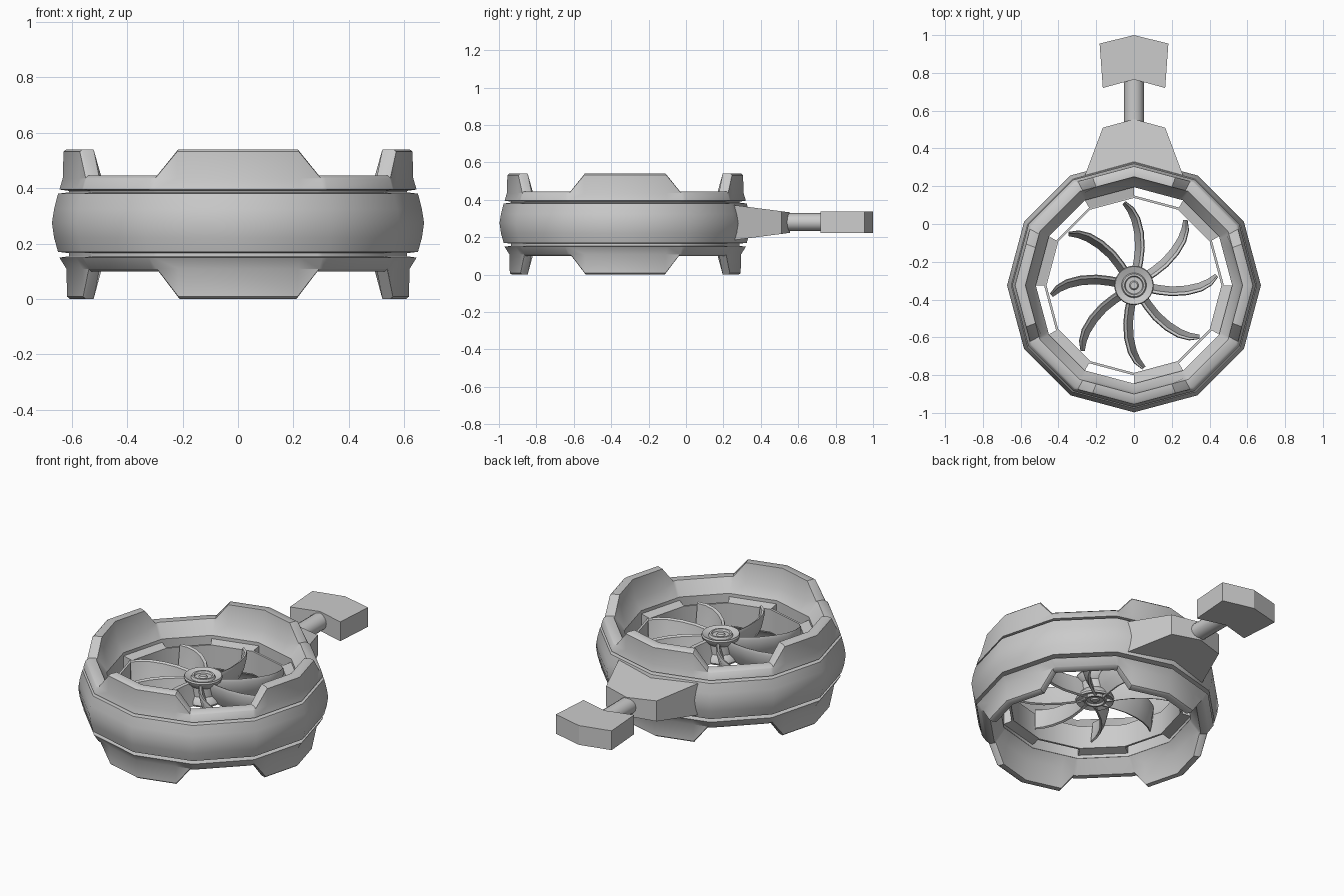
import bpy, bmesh
from math import sin, cos, radians, pi

if "Cube" in bpy.data.objects:
    bpy.data.objects.remove(bpy.data.objects["Cube"])

CY = -0.325          # centre of the ring in y
MID = 0.272          # mid height of the ring


def finish(name, bm, smooth=40):
    bmesh.ops.remove_doubles(bm, verts=bm.verts, dist=1e-5)
    bmesh.ops.recalc_face_normals(bm, faces=bm.faces)
    me = bpy.data.meshes.new(name)
    bm.to_mesh(me)
    bm.free()
    ob = bpy.data.objects.new(name, me)
    bpy.context.collection.objects.link(ob)
    if smooth:
        bpy.ops.object.select_all(action='DESELECT')
        ob.select_set(True)
        bpy.context.view_layer.objects.active = ob
        bpy.ops.object.shade_smooth_by_angle(angle=radians(smooth))
    return ob


def poly_point(r, a, z):
    """Point on a twelve-sided outline of corner radius r at angle a."""
    k = r * cos(radians(15)) / cos(radians(a % 30 - 15))
    return (k * cos(radians(a)), CY + k * sin(radians(a)), z)


def bridge(bm, loops, closed):
    """Skin a list of closed vertex loops; cap the ends if it is not a ring."""
    rows = [[bm.verts.new(p) for p in l] for l in loops]
    n = len(rows[0])
    for i in range(len(rows) if closed else len(rows) - 1):
        a, b = rows[i], rows[(i + 1) % len(rows)]
        for j in range(n):
            bm.faces.new((a[j], a[(j + 1) % n], b[(j + 1) % n], b[j]))
    if not closed:
        bm.faces.new(rows[0])
        bm.faces.new(rows[-1])


def poly_ring(name, profile, angles=range(0, 360, 30)):
    bm = bmesh.new()
    bridge(bm, [[poly_point(r, a, z) for r, z in profile] for a in angles], True)
    return finish(name, bm)


# Middle band of the housing
poly_ring("housing_band", [(0.61, 0.165), (0.65, 0.17), (0.664, 0.22), (0.672, 0.275),
                           (0.664, 0.325), (0.65, 0.38), (0.61, 0.385), (0.52, 0.37),
                           (0.52, 0.175)])


# Upper and lower rims, each with four raised tabs
def rim(name, r_out, flip):
    loops = []
    for q in range(4):
        for a in (-30, -28.4, -21, 0, 21, 28.4, 30):
            top = 0.54 if abs(a) <= 21 else 0.445
            prof = [(0.61, 0.37), (0.61, 0.39), (0.645, 0.395), (r_out + 0.003, 0.435),
                    (r_out, top - 0.008), (r_out - 0.01, top), (0.575, top),
                    (0.56, 0.425), (0.52, 0.37)]
            loops.append([poly_point(r, q * 90 + a, 2 * MID - z if flip else z)
                          for r, z in prof])
    bm = bmesh.new()
    bridge(bm, loops, True)
    if flip:
        zmin = min(v.co.z for v in bm.verts)
        for v in bm.verts:
            v.co.z -= zmin * (v.co.z < 0.05)
    finish(name, bm)


rim("upper_rim", 0.63, False)
rim("lower_rim", 0.617, True)

# Inner lip: thin bar all round, solid in every second segment, open slots between
poly_ring("inner_lip_bar", [(0.463, 0.205), (0.476, 0.205), (0.476, 0.34), (0.463, 0.34)])
bm = bmesh.new()
for s in range(30, 360, 60):
    bridge(bm, [[poly_point(r, a, z) for r, z in
                 ((0.47, 0.205), (0.54, 0.19), (0.54, 0.355), (0.47, 0.34))]
                for a in (s, s + 29.999)], False)
finish("inner_lip_segments", bm)

# Fan hub turned from a profile
hub = [(0, 0.375), (0.018, 0.375), (0.024, 0.367), (0.045, 0.367), (0.05, 0.378),
       (0.06, 0.378), (0.066, 0.365), (0.085, 0.372), (0.1, 0.378), (0.104, 0.368),
       (0.098, 0.35), (0.078, 0.33)]
hub += [(r, 0.61 - z) for r, z in reversed(hub)]
bm = bmesh.new()
vs = [bm.verts.new((r, CY, z)) for r, z in hub]
es = [bm.edges.new(p) for p in zip(vs, vs[1:])]
bmesh.ops.spin(bm, geom=vs + es, cent=(0, CY, 0), axis=(0, 0, 1), angle=2 * pi, steps=32)
finish("fan_hub", bm)

# Eight curved, leaning fan blades
path = [(0.008, 0.06), (0.022, 0.13), (0.03, 0.2), (0.025, 0.28), (0.008, 0.35),
        (-0.018, 0.4), (-0.053, 0.437)]
section = [(-0.024, 0.235), (-0.012, 0.23), (0.012, 0.28), (0.027, 0.345),
           (0.022, 0.362), (0.008, 0.355), (-0.006, 0.295)]
bm = bmesh.new()
for k in range(8):
    t = radians(-45 * k)
    loops = []
    for i, (x, y) in enumerate(path):
        x0, y0 = path[max(i - 1, 0)]
        x1, y1 = path[min(i + 1, len(path) - 1)]
        d = ((x1 - x0) ** 2 + (y1 - y0) ** 2) ** 0.5
        nx, ny = (y1 - y0) / d, -(x1 - x0) / d
        w = (1, 1, 1, 1, 0.95, 0.8, 0.45)[i]
        loop = []
        for o, z in section:
            px, py = x + nx * o * w, y + ny * o * w
            loop.append((px * cos(t) - py * sin(t), CY + px * sin(t) + py * cos(t), z))
        loops.append(loop)
    bridge(bm, loops, False)
finish("fan_blades", bm)

# Tapered bracket at the back of the housing
bm = bmesh.new()
outline = [(-0.27, 0.23), (0.27, 0.23), (0.165, 0.51), (0, 0.555), (-0.165, 0.51)]
height = lambda y: 0.097 - (y - 0.23) * 0.13
bridge(bm, [[(x, y, 0.278 + s * height(y)) for x, y in outline] for s in (-1, 1)], False)
finish("mount_bracket", bm, 0)

# Round rod
bm = bmesh.new()
bridge(bm, [[(0.052 * cos(i * pi / 8), y, 0.28 + 0.048 * sin(i * pi / 8))
             for i in range(16)] for y in (0.48, 0.8)], False)
finish("mount_rod", bm)

# Chevron block at the end of the rod
bm = bmesh.new()
outline = [(-0.165, 0.72), (0, 0.765), (0.165, 0.72), (0.182, 0.955), (0, 1.0), (-0.182, 0.955)]
bridge(bm, [[(x, y, z) for x, y in outline] for z in (0.222, 0.336)], False)
finish("end_block", bm, 0)
